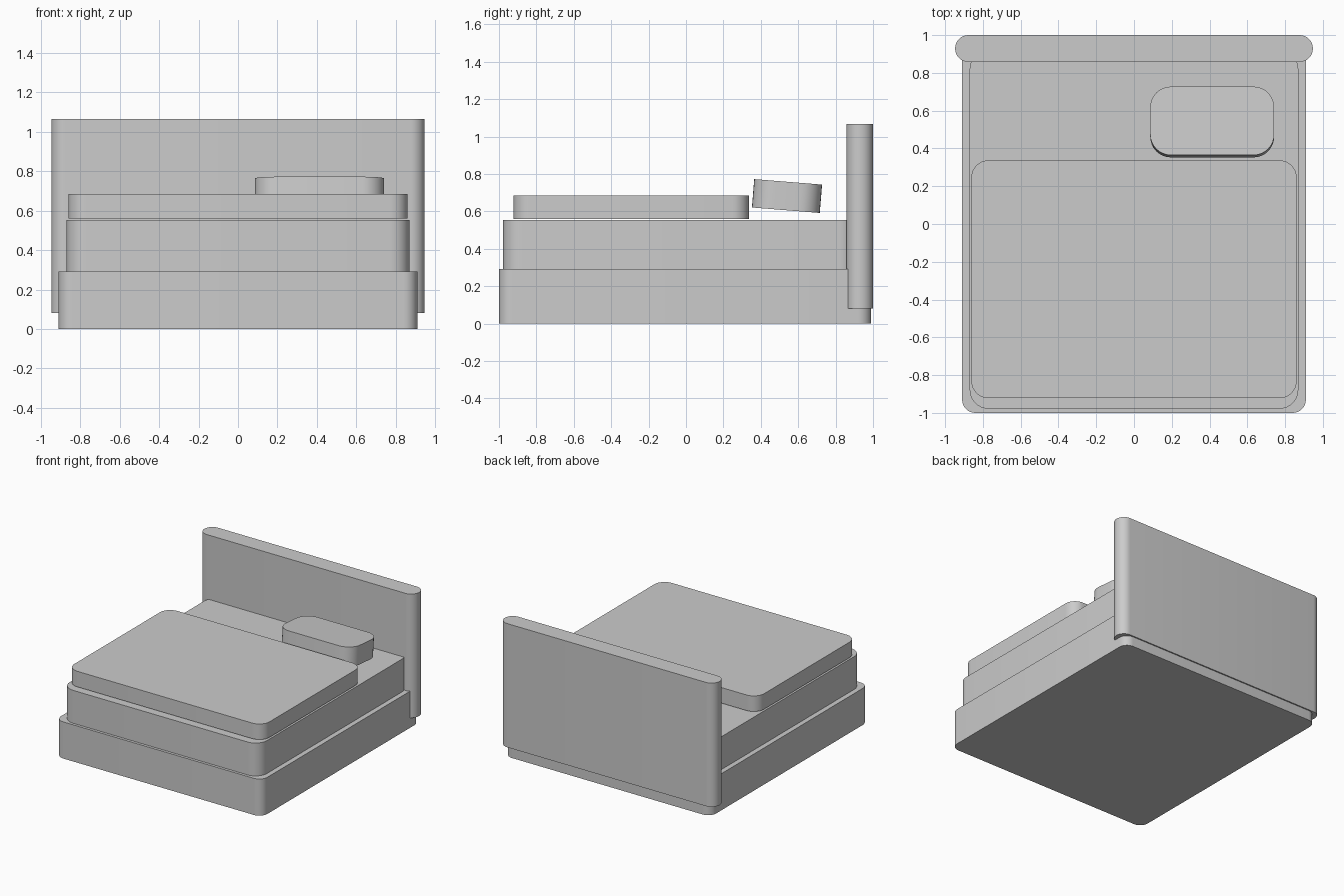
import bpy, bmesh
from math import cos, sin, pi, radians

if "Cube" in bpy.data.objects:
    bpy.data.objects.remove(bpy.data.objects["Cube"])


def rounded_slab(name, x, y, z, r, tilt=0.0, seg=8):
    """Box given by (min, max) ranges, with its vertical corners rounded."""
    w, d, h = [(b - a) / 2 for a, b in (x, y, z)]
    bm = bmesh.new()
    ring = []
    for i, (sx, sy) in enumerate([(1, 1), (-1, 1), (-1, -1), (1, -1)]):
        for k in range(seg + 1):
            a = (i + k / seg) * pi / 2
            ring.append(bm.verts.new((sx * (w - r) + r * cos(a),
                                      sy * (d - r) + r * sin(a), -h)))
    face = bm.faces.new(ring)
    top = bmesh.ops.extrude_face_region(bm, geom=[face], use_keep_orig=True)["geom"]
    bmesh.ops.translate(bm, vec=(0, 0, 2 * h),
                        verts=[v for v in top if isinstance(v, bmesh.types.BMVert)])
    bmesh.ops.remove_doubles(bm, verts=bm.verts[:], dist=1e-5)
    bmesh.ops.recalc_face_normals(bm, faces=bm.faces[:])
    mesh = bpy.data.meshes.new(name)
    bm.to_mesh(mesh)
    bm.free()
    ob = bpy.data.objects.new(name, mesh)
    bpy.context.collection.objects.link(ob)
    ob.location = [(a + b) / 2 for a, b in (x, y, z)]
    ob.rotation_euler.x = tilt
    bpy.ops.object.select_all(action='DESELECT')
    ob.select_set(True)
    bpy.context.view_layer.objects.active = ob
    bpy.ops.object.shade_smooth_by_angle(angle=radians(30))
    return ob


# Bed base, mattress and duvet stacked up
rounded_slab("bed_base", (-0.91, 0.91), (-1.0, 0.99), (0, 0.292), 0.07)
rounded_slab("mattress", (-0.87, 0.87), (-0.978, 0.92), (0.292, 0.554), 0.10)
rounded_slab("duvet", (-0.861, 0.861), (-0.922, 0.337), (0.56, 0.684), 0.09)

# Headboard with fully rounded ends
rounded_slab("headboard", (-0.947, 0.947), (0.858, 1.0), (0.08, 1.066), 0.0705)

# Single pillow, tipped slightly back
rounded_slab("pillow", (0.086, 0.742), (0.358, 0.722), (0.606, 0.758), 0.11,
             tilt=radians(-4.6))
